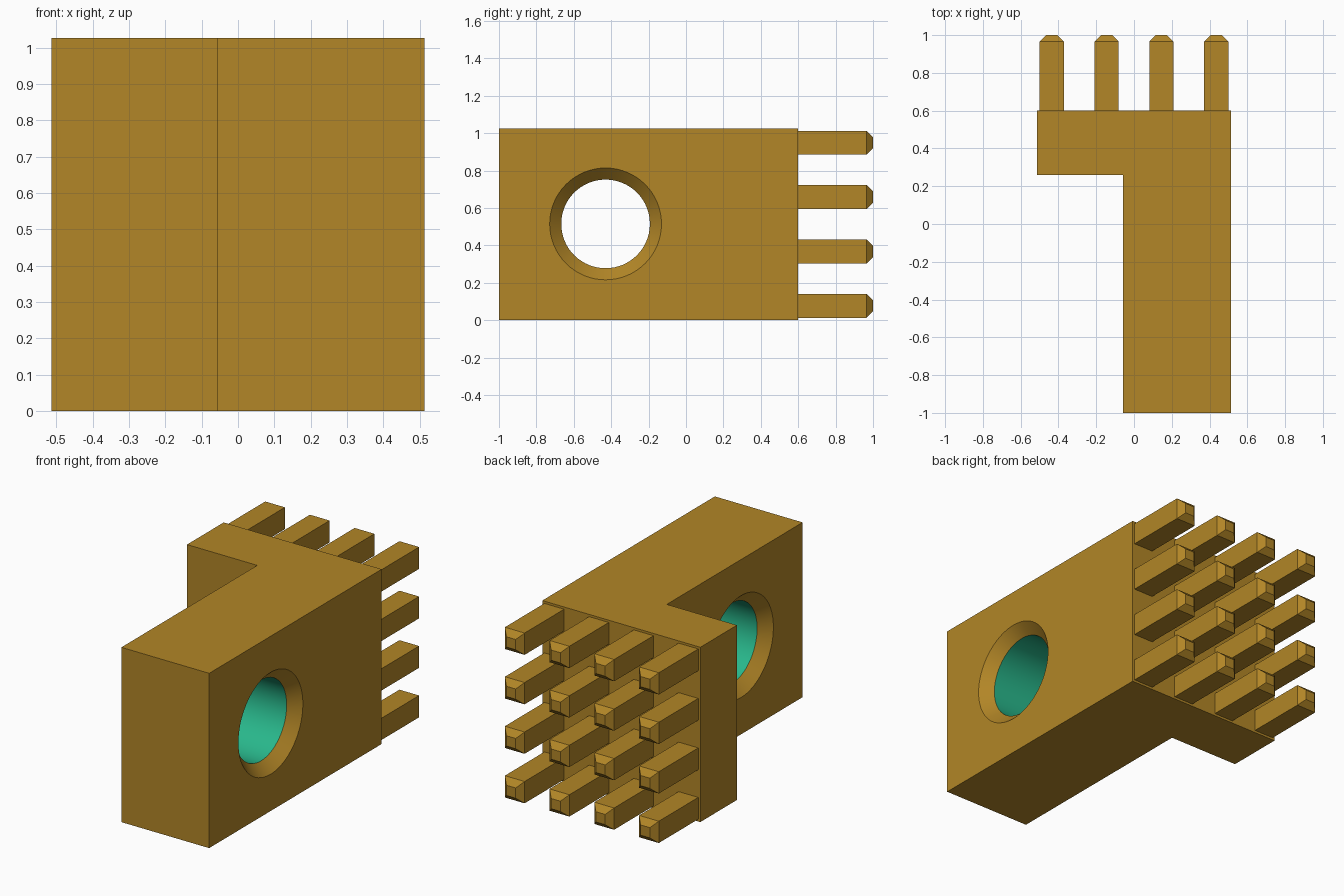
import bpy, bmesh, math
from mathutils import Matrix, Vector

if "Cube" in bpy.data.objects:
    bpy.data.objects.remove(bpy.data.objects["Cube"], do_unlink=True)


def make_material(name, colour):
    mat = bpy.data.materials.new(name)
    mat.use_nodes = True
    mat.diffuse_color = colour
    mat.node_tree.nodes["Principled BSDF"].inputs["Base Color"].default_value = colour
    return mat


gold = make_material("ochre", (0.445, 0.238, 0.020, 1))
teal = make_material("teal", (0.022, 0.479, 0.262, 1))


def make_object(name, bm, *mats):
    bmesh.ops.recalc_face_normals(bm, faces=bm.faces)
    mesh = bpy.data.meshes.new(name)
    bm.to_mesh(mesh)
    bm.free()
    for mat in mats:
        mesh.materials.append(mat)
    obj = bpy.data.objects.new(name, mesh)
    bpy.context.collection.objects.link(obj)
    return obj


HEIGHT, X_IN, X_OUT = 1.026, -0.057, 0.513
HOLE_Y, HOLE_Z, HOLE_R, RIM_R = -0.43, 0.515, 0.237, 0.299
BACK_Y, TIP_Y = 0.6, 1.0

# L-shaped body, extruded upwards from its footprint
bm = bmesh.new()
outline = [(X_IN, -1), (X_OUT, -1), (X_OUT, BACK_Y), (-X_OUT, BACK_Y),
           (-X_OUT, 0.26), (X_IN, 0.26)]
base = bm.faces.new([bm.verts.new((x, y, 0)) for x, y in outline])
top = bmesh.ops.extrude_face_region(bm, geom=[base])
bmesh.ops.translate(bm, vec=(0, 0, HEIGHT),
                    verts=[v for v in top["geom"] if isinstance(v, bmesh.types.BMVert)])
body = make_object("body", bm, gold, teal)

# Cutter for the through hole with a 45 degree countersink at each side
bm = bmesh.new()
depth, over = RIM_R - HOLE_R, 0.05
profile = [(X_IN - over, RIM_R + over), (X_IN + depth, HOLE_R),
           (X_OUT - depth, HOLE_R), (X_OUT + over, RIM_R + over)]
SEGMENTS = 64
rings = []
for x, r in profile:
    angles = [2 * math.pi * i / SEGMENTS for i in range(SEGMENTS)]
    rings.append([bm.verts.new((x, HOLE_Y + r * math.cos(a), HOLE_Z + r * math.sin(a)))
                  for a in angles])
for a, b in zip(rings, rings[1:]):
    for i in range(SEGMENTS):
        j = (i + 1) % SEGMENTS
        bm.faces.new((a[i], a[j], b[j], b[i]))
bm.faces.new(rings[0])
bm.faces.new(rings[-1])
cutter = make_object("hole_cutter", bm, gold)
cutter.hide_render = True

cut = body.modifiers.new("hole", 'BOOLEAN')
cut.operation, cut.solver, cut.object = 'DIFFERENCE', 'EXACT', cutter
bpy.ops.object.select_all(action='DESELECT')
body.select_set(True)
bpy.context.view_layer.objects.active = body
bpy.ops.object.modifier_apply(modifier="hole")
bpy.data.objects.remove(cutter, do_unlink=True)

# Teal bore wall: faces on the hole radius that run parallel to its axis
for poly in body.data.polygons:
    c = poly.center
    on_bore = math.hypot(c.y - HOLE_Y, c.z - HOLE_Z) < HOLE_R + 0.005
    poly.material_index = 1 if on_bore and abs(poly.normal.x) < 0.1 else 0
bpy.ops.object.shade_smooth_by_angle(angle=math.radians(30))

# Grid of square pegs with chamfered tips on the back
PEG, CHAMFER, PITCH = 0.128, 0.034, 0.2905
for row in range(4):
    for col in range(4):
        x = (col - 1.5) * PITCH
        z = HEIGHT / 2 + (row - 1.5) * PITCH
        bm = bmesh.new()
        start = BACK_Y - 0.02
        bmesh.ops.create_cube(bm, size=1, matrix=Matrix.Translation(
            (x, (start + TIP_Y) / 2, z)) @ Matrix.Diagonal((PEG, TIP_Y - start, PEG, 1)))
        tip = [e for e in bm.edges if all(v.co.y > TIP_Y - 0.01 for v in e.verts)]
        bmesh.ops.bevel(bm, geom=tip, offset=CHAMFER, segments=1, affect='EDGES')
        make_object(f"peg_{row + 1}_{col + 1}", bm, gold)
